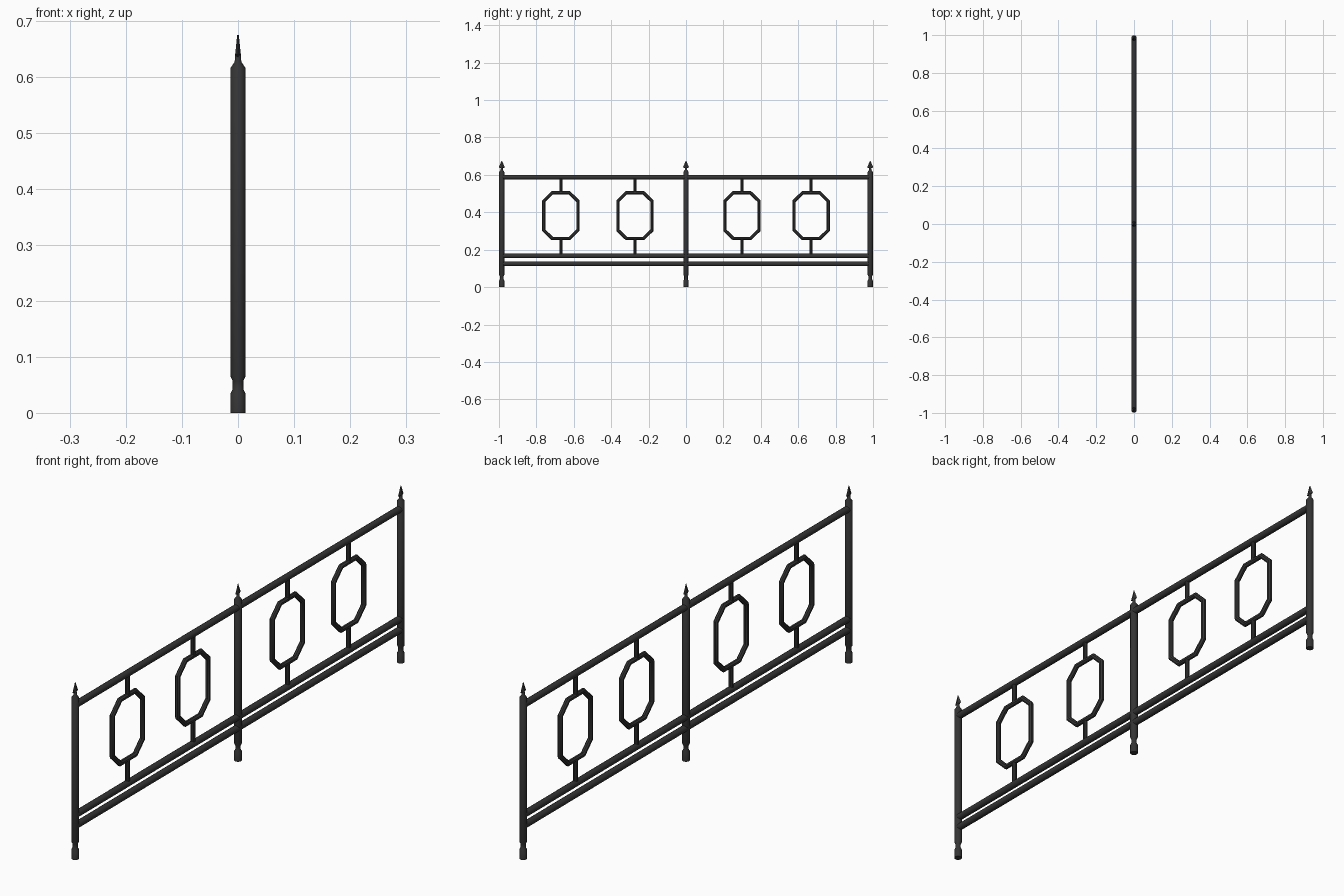
import bpy, bmesh, math

if "Cube" in bpy.data.objects:
    bpy.data.objects.remove(bpy.data.objects["Cube"])

iron = bpy.data.materials.new("dark_iron")
iron.diffuse_color = (0.035, 0.035, 0.035, 1)
iron.use_nodes = True
iron.node_tree.nodes["Principled BSDF"].inputs["Base Color"].default_value = iron.diffuse_color


def finish(bm, name, smooth=True):
    bmesh.ops.recalc_face_normals(bm, faces=bm.faces)
    me = bpy.data.meshes.new(name)
    bm.to_mesh(me)
    bm.free()
    ob = bpy.data.objects.new(name, me)
    bpy.context.collection.objects.link(ob)
    me.materials.append(iron)
    if smooth:
        bpy.ops.object.select_all(action='DESELECT')
        ob.select_set(True)
        bpy.context.view_layer.objects.active = ob
        bpy.ops.object.shade_smooth_by_angle(angle=math.radians(35))
    return ob


def loft(bm, rings):
    # Skin consecutive rings of coordinates and cap both ends
    loops = [[bm.verts.new(p) for p in ring] for ring in rings]
    n = len(loops[0])
    for a, b in zip(loops, loops[1:]):
        for i in range(n):
            j = (i + 1) % n
            bm.faces.new((a[i], a[j], b[j], b[i]))
    bm.faces.new(loops[0])
    bm.faces.new(loops[-1])


def turned(name, y, profile, sides):
    # Stack of elliptical rings: (z, x radius, y radius)
    bm = bmesh.new()
    angles = [2 * math.pi * i / sides for i in range(sides)]
    loft(bm, [[(rx * math.cos(a), y + ry * math.sin(a), z) for a in angles]
              for z, rx, ry in profile])
    return finish(bm, name, sides > 4)


def rail(name, z, r, half, sides=12):
    bm = bmesh.new()
    angles = [2 * math.pi * (i + 0.5) / sides for i in range(sides)]
    loft(bm, [[(r * math.cos(a), y, z + r * math.sin(a)) for a in angles]
              for y in (-half, half)])
    return finish(bm, name)


def octagon_ring(name, y, z, r, sides=8):
    # Tube swept round a tall octagon with mitred corners
    quarter = [(0.091, 0.078), (0.046, 0.122)]
    path = quarter + [(-u, v) for u, v in reversed(quarter)]
    path += [(-u, -v) for u, v in path]
    n = len(path)
    bm = bmesh.new()
    loops = []
    for i, (u, v) in enumerate(path):
        pu, pv = path[i - 1]
        nu, nv = path[(i + 1) % n]
        l1, l2 = math.hypot(u - pu, v - pv), math.hypot(nu - u, nv - v)
        n1 = ((v - pv) / l1, -(u - pu) / l1)
        n2 = ((nv - v) / l2, -(nu - u) / l2)
        k = 1 + n1[0] * n2[0] + n1[1] * n2[1]
        mu, mv = (n1[0] + n2[0]) / k, (n1[1] + n2[1]) / k
        loop = []
        for s in range(sides):
            a = 2 * math.pi * (s + 0.5) / sides
            d = r * math.cos(a)
            loop.append(bm.verts.new((r * math.sin(a), y + u + mu * d, z + v + mv * d)))
        loops.append(loop)
    for i in range(n):
        a, b = loops[i], loops[(i + 1) % n]
        for s in range(sides):
            t = (s + 1) % sides
            bm.faces.new((a[s], a[t], b[t], b[s]))
    return finish(bm, name)


# Posts with a necked foot and a flattened spear tip
R = 0.0138
post = [(0, R), (0.034, R), (0.042, 0.0095), (0.057, 0.0095), (0.066, R),
        (0.616, R), (0.627, 0.006), (0.642, 0.005)]
spear = [(0.636, 0.004, 0.006), (0.640, 0.005, 0.0165), (0.675, 0.0015, 0.0015)]
for i, y in enumerate((-0.985, 0, 0.985)):
    turned(f"post_{i}", y, [(z, r, r) for z, r in post], 16)
    turned(f"spear_tip_{i}", y, spear, 4)

# Horizontal rails
rail("top_rail", 0.588, 0.0125, 0.985)
rail("middle_rail", 0.167, 0.0125, 0.985)
rail("bottom_rail", 0.125, 0.0125, 0.985)

# Octagonal ornaments hung between short stems
for i, y in enumerate((-0.669, -0.273, 0.299, 0.669)):
    octagon_ring(f"octagon_{i}", y, 0.382, 0.0095)
    turned(f"upper_stem_{i}", y, [(0.504, 0.0085, 0.0085), (0.588, 0.0085, 0.0085)], 10)
    turned(f"lower_stem_{i}", y, [(0.167, 0.0085, 0.0085), (0.260, 0.0085, 0.0085)], 10)
